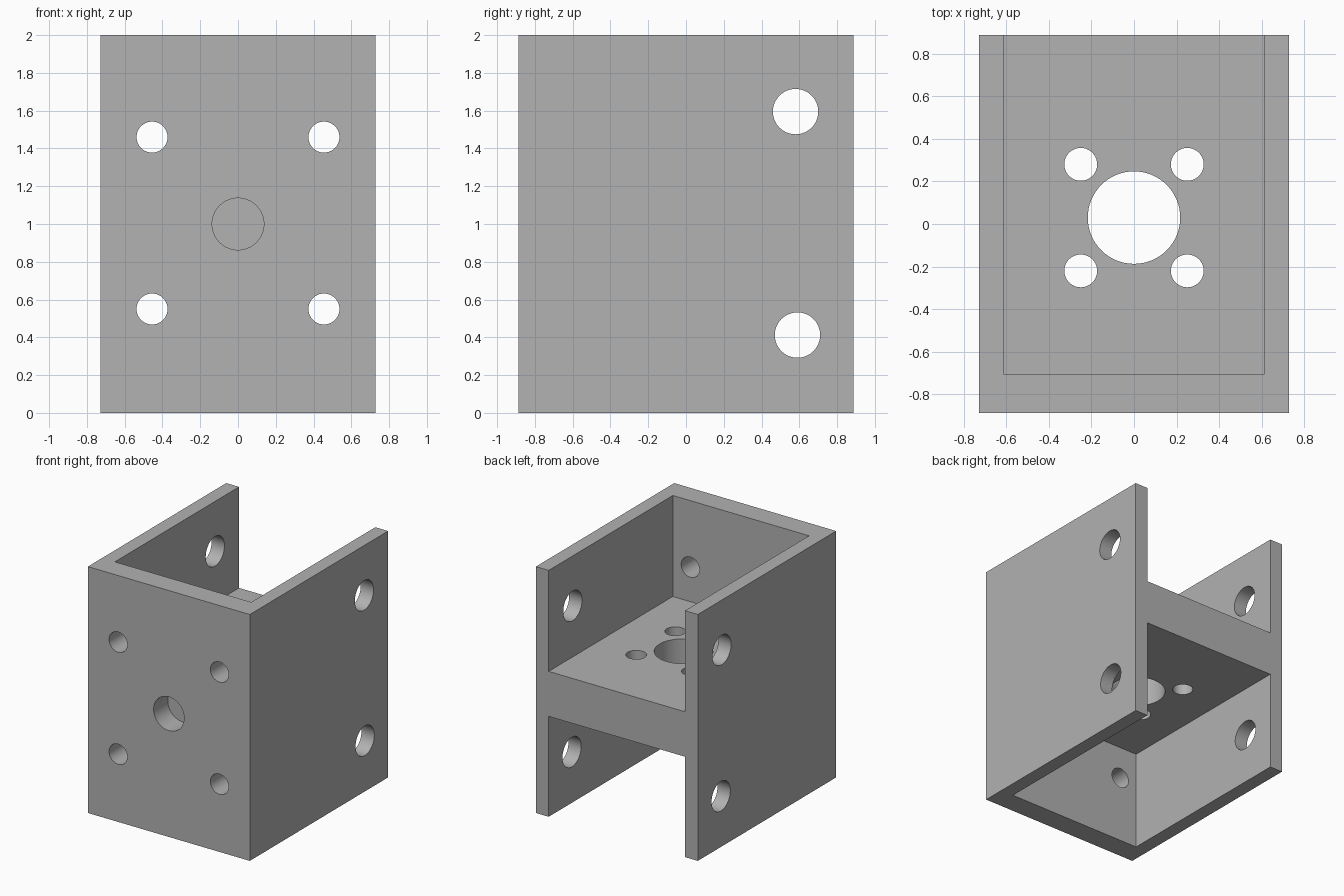
import bpy
from math import pi
from mathutils import Vector

if "Cube" in bpy.data.objects:
    bpy.data.objects.remove(bpy.data.objects["Cube"], do_unlink=True)

W, D, H = 0.727, 0.887, 2.0          # half width, half depth, height
INNER_X = 0.612                      # inside of side walls
FRONT_Y = -0.705                     # inside of front wall
WEB_LOW, WEB_HIGH = 0.815, 1.18      # middle plate
OVER = 0.1                           # cutter overshoot

grey = bpy.data.materials.new("grey metal")
grey.use_nodes = True
colour = (0.445, 0.445, 0.445, 1)
grey.diffuse_color = colour
grey.node_tree.nodes["Principled BSDF"].inputs["Base Color"].default_value = colour


def box(name, low, high):
    low, high = Vector(low), Vector(high)
    bpy.ops.mesh.primitive_cube_add(size=1, location=(low + high) / 2)
    ob = bpy.context.object
    ob.name = name
    ob.scale = high - low
    bpy.ops.object.transform_apply(location=True, rotation=False, scale=True)
    ob.data.materials.append(grey)
    return ob


def drill(name, axis, start, end, centre, radius):
    """Cylinder along an axis; centre holds the two other coordinates."""
    place = list(centre)
    place.insert("xyz".index(axis), (start + end) / 2)
    turn = {"x": (0, pi / 2, 0), "y": (pi / 2, 0, 0), "z": (0, 0, 0)}[axis]
    bpy.ops.mesh.primitive_cylinder_add(vertices=64, radius=radius, depth=end - start,
                                        location=place, rotation=turn)
    ob = bpy.context.object
    ob.name = name
    ob.data.materials.append(grey)
    return ob


bracket = box("bracket", (-W, -D, 0), (W, D, H))

# Open pockets above and below the middle plate
cutters = [
    box("upper_pocket", (-INNER_X, FRONT_Y, WEB_HIGH), (INNER_X, D + OVER, H + OVER)),
    box("lower_pocket", (-INNER_X, FRONT_Y, -OVER), (INNER_X, D + OVER, WEB_LOW)),
]

# Front wall: four through holes and a blind centre hole
for x in (-0.455, 0.455):
    for z in (0.55, 1.46):
        cutters.append(drill("front_hole", "y", -D - OVER, FRONT_Y + OVER, (x, z), 0.082))
cutters.append(drill("front_centre_hole", "y", -D - OVER, FRONT_Y, (0, 1.0), 0.137))

# Side walls: two holes through both walls
for y, z in ((0.58, 1.595), (0.59, 0.412)):
    cutters.append(drill("side_hole", "x", -W - OVER, W + OVER, (y, z), 0.12))

# Middle plate: large bore and four holes around it
plate = (WEB_LOW - OVER, WEB_HIGH + OVER)
cutters.append(drill("plate_bore", "z", *plate, (0, 0.03), 0.217))
for x in (-0.25, 0.25):
    for y in (-0.22, 0.28):
        cutters.append(drill("plate_hole", "z", *plate, (x, y), 0.077))

# Cut the bracket
bpy.ops.object.select_all(action="DESELECT")
bracket.select_set(True)
bpy.context.view_layer.objects.active = bracket
for cutter in cutters:
    cut = bracket.modifiers.new("cut", "BOOLEAN")
    cut.operation = "DIFFERENCE"
    cut.solver = "EXACT"
    cut.object = cutter
    bpy.ops.object.modifier_apply(modifier=cut.name)
    bpy.data.objects.remove(cutter, do_unlink=True)

bpy.ops.object.shade_smooth_by_angle(angle=pi / 6)
